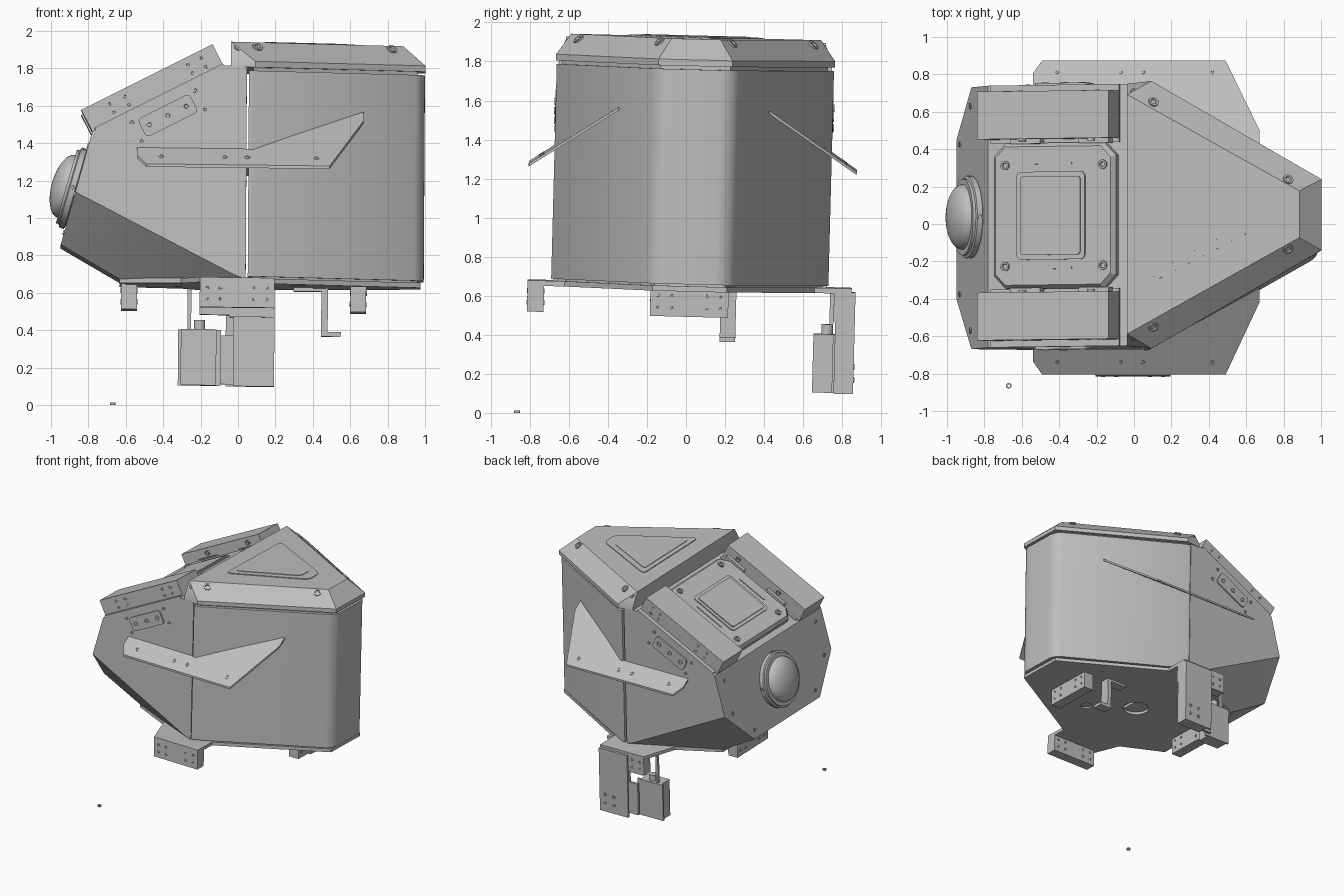
import bpy, bmesh, math
from mathutils import Matrix, Vector

if "Cube" in bpy.data.objects:
    bpy.data.objects.remove(bpy.data.objects["Cube"])

grey = bpy.data.materials.new("plain grey")
grey.use_nodes = True
grey.diffuse_color = (0.52, 0.52, 0.52, 1)
grey.node_tree.nodes["Principled BSDF"].inputs["Base Color"].default_value = (0.52, 0.52, 0.52, 1)

# The whole assembly leans very slightly
LEAN = Matrix(((1, 0, .006, -.008), (0, 1, .026, .002), (-.012, -.026, 1, 0), (0, 0, 0, 1)))
# Frame lying on the sloped roof: x runs up the slope, z points out of it
SLOPE = Matrix.Translation((-.78, 0, 1.435)) @ Matrix.Rotation(-math.radians(27.2), 4, 'Y')


def finish(name, bm, frame=None, lean=True):
    bmesh.ops.recalc_face_normals(bm, faces=bm.faces)
    if frame:
        bm.transform(frame)
    if lean:
        bm.transform(LEAN)
    mesh = bpy.data.meshes.new(name)
    bm.to_mesh(mesh)
    bm.free()
    mesh.materials.append(grey)
    ob = bpy.data.objects.new(name, mesh)
    bpy.context.collection.objects.link(ob)
    bpy.ops.object.select_all(action='DESELECT')
    ob.select_set(True)
    bpy.context.view_layer.objects.active = ob
    bpy.ops.object.shade_smooth_by_angle(angle=math.radians(30))
    return ob


def sym(half):
    """Close a half outline by mirroring it in y."""
    return half + [(p[0], -p[1], *p[2:]) for p in reversed(half)]


def hull(name, points, frame=None):
    bm = bmesh.new()
    for p in points:
        bm.verts.new(p)
    bmesh.ops.convex_hull(bm, input=bm.verts[:])
    bmesh.ops.dissolve_limit(bm, angle_limit=.04, verts=bm.verts[:], edges=bm.edges[:])
    return finish(name, bm, frame)


def prism(name, outline, z0, z1, radius=0, frame=None, round_from=-9):
    """Extruded outline; upright edges beyond x = round_from may be rounded."""
    bm = bmesh.new()
    base = bm.faces.new([bm.verts.new((x, y, z0)) for x, y in outline])
    top = bmesh.ops.extrude_face_region(bm, geom=[base])["geom"]
    bmesh.ops.translate(bm, vec=(0, 0, z1 - z0), verts=[v for v in top if isinstance(v, bmesh.types.BMVert)])
    if radius:
        upright = [e for e in bm.edges if abs(e.verts[0].co.z - e.verts[1].co.z) > 1e-5
                   and e.verts[0].co.x > round_from]
        bmesh.ops.bevel(bm, geom=upright, offset=radius, segments=6, profile=.5, affect='EDGES')
    return finish(name, bm, frame)


def box(name, x, y, z, frame=None):
    y = sorted(y)
    return prism(name, [(x[0], y[0]), (x[1], y[0]), (x[1], y[1]), (x[0], y[1])], *z, frame=frame)


def lathe(name, profile, frame, lean=True, steps=40):
    bm = bmesh.new()
    vs = [bm.verts.new((r, 0, h)) for r, h in profile]
    es = [bm.edges.new(p) for p in zip(vs, vs[1:])]
    bmesh.ops.spin(bm, geom=vs + es, axis=(0, 0, 1), cent=(0, 0, 0), angle=2 * math.pi, steps=steps)
    bmesh.ops.remove_doubles(bm, verts=bm.verts[:], dist=.0005)
    return finish(name, bm, frame, lean)


def bolt(name, at, axis, r, h, frame=None):
    """Ring-headed bolt with a sunken middle."""
    f = Matrix.Translation(at) @ Vector(axis).to_track_quat('Z', 'Y').to_matrix().to_4x4()
    profile = [(r, -h), (r, h), (r * .6, h), (r * .5, 0), (0, 0)]
    return lathe(name, profile, frame @ f if frame else f, steps=14)


# Front half of the housing, with its chamfered lower corners
hull("front_housing", sym([(.045, .7, 1.795), (-.08, .7, 1.795), (-.78, .7, 1.435), (-.868, .7, 1.11),
                           (-.02, .7, .68), (.045, .7, .655), (-.945, .43, .835), (-.63, .4, .655)]))

# Rear half: rounded wrap of vertical panels with a core closing top and bottom
prism("rear_housing", sym([(.056, .71), (.08, .71), (.997, .19)]), .67, 1.77, .06, round_from=.5)
prism("rear_core", sym([(.08, .68), (.96, .18)]), .645, 1.80)

# Chamfered cap on the rear half
rim = sym([(-.04, .7), (.09, .715), (1, .19)])
crown = sym([(-.04, .64), (.88, .125)])
hull("cap", [(x, y, z) for x, y in rim for z in (1.788, 1.82)] + [(x, y, 1.925) for x, y in crown])
prism("cap_panel", sym([(.1, .36), (.66, .07)]), 1.92, 1.931, .04)
prism("cap_panel_inner", sym([(.14, .29), (.58, .06)]), 1.925, 1.935, .03)
for s in (1, -1):
    for x, y, z in ((0, .645, 1.889), (.1, .6, 1.898), (.82, .185, 1.905)):
        bolt("cap_bolt", (x, s * y, z), (.33, s * .57, .75), .028, .009)

# Raised boxes on both sides of the sloped roof
for s in (1, -1):
    box("roof_box", (0, .787), (s * .41, s * .665), (-.01, .13), SLOPE)
    box("roof_box_flange", (.02, .79), (s * .39, s * .70), (-.01, .012), SLOPE)
    for u in (.15, .24, .62, .7):
        for w in (.04, .09):
            bolt("roof_box_rivet", (u, s * .665, w), (0, s, 0), .013, .003, SLOPE)
    for u in (.25, .66):
        box("roof_tab", (u - .09, u + .09), (s * .385, s * .41), (.01, .06), SLOPE)
        bolt("roof_tab_bolt", (u, s * .41, .09), (0, -s, 0), .02, .012, SLOPE)

# Centre hatch between the boxes
low = sym([(.05, .32), (.12, .39), (.71, .39), (.78, .32)])
high = sym([(.07, .31), (.13, .37), (.7, .37), (.76, .31)])
hull("hatch", [(x, y, z) for x, y in low for z in (0, .03)] + [(x, y, .055) for x, y in high], SLOPE)
prism("hatch_panel", sym([(.2, .235), (.61, .235)]), .05, .063, .03, SLOPE)
prism("hatch_panel_inner", sym([(.225, .21), (.585, .21)]), .06, .071, .02, SLOPE)
for s in (1, -1):
    box("hatch_rib", (.28, .53), (s * .275, s * .285), (.05, .062), SLOPE)
    for u in (.13, .715):
        bolt("hatch_bolt", (u, s * .27, .055), (0, 0, 1), .025, .01, SLOPE)

# Lens with its stepped ring on the sloped front face
lens = Matrix.Translation((-.853, .005, 1.14)) @ Vector((-.962, 0, .27)).to_track_quat('Z', 'Y').to_matrix().to_4x4()
dome = [(.175 * math.cos(a), .065 + .08 * math.sin(a)) for a in [i * math.pi / 16 for i in range(9)]]
lathe("lens", [(.2, -.03), (.2, .01), (.218, .015), (.218, .045), (.205, .05), (.205, .065), (.185, .065)] + dome, lens)
for i in range(4):
    a = i * math.pi / 2
    bolt("lens_bolt", (.215 * math.cos(a), .215 * math.sin(a), .03), (math.cos(a), math.sin(a), 0), .014, .008, lens)

for s in (1, -1):
    # Slanted side fins
    fin = [(-.54, .705), (.08, .705), (.67, .385), (.67, .46), (.49, .84), (-.49, .84), (-.54, .77)]
    f = Matrix(((1, 0, 0, 0), (0, s, 0, 0), (0, -.667, 1, 1.814), (0, 0, 0, 1)))
    prism("side_fin", fin, -.008, .008, 0, f)
    for x in (-.41, -.07, .05, .42):
        bolt("fin_bolt", (x, .775, .008), (0, 0, 1), .014, .003, f)
    # Bolted plate on each cheek, turned to follow the roof slope
    side = SLOPE @ Matrix(((1, 0, 0, 0), (0, 0, s, s * .7), (0, 1, 0, 0), (0, 0, 0, 1)))
    prism("cheek_plate", [(.245, -.16), (.555, -.16), (.555, -.05), (.245, -.05)], -.005, .012, .025, side)
    for u in (.29, .4, .51):
        bolt("cheek_bolt", (u, -.105, .012), (0, 0, 1), .02, .005, side)
    for u in (.213, .593):
        for w in (-.165, -.05):
            bolt("cheek_rivet", (u, w, 0), (0, 0, 1), .014, .006, side)
    # Front face rivets
    for y, z in ((.6, 1.36), (.6, 1.1), (.4, .9)):
        bolt("front_rivet", (-.78 - .275 * (1.435 - z), s * y, z), (-.962, 0, .27), .015, .006)

# Floor plate with mounting tongues, and round openings cut in it
floor = prism("floor_plate", sym([(-.63, .4), (-.3, .56), (-.2, .83), (.2, .83), (.2, .64), (.98, .19)]), .633, .66)
floor.data.shade_flat()
for x, y, r in ((0, 0, .1), (.32, -.22, .045), (-.3, .22, .045)):
    cutter = lathe("floor_cutter", [(0, .6), (r, .6), (r, .7), (0, .7)], Matrix.Translation((x, y, 0)))
    cutter.data.shade_flat()
    cutter.hide_render = True
    cutter.hide_viewport = True
    cut = floor.modifiers.new("opening", 'BOOLEAN')
    cut.operation, cut.object, cut.solver = 'DIFFERENCE', cutter, 'EXACT'


# Box brackets under the floor; local +x faces outward
def bracket(angle, reach):
    f = Matrix.Rotation(angle, 4, 'Z') @ Matrix.Translation((reach, 0, 0))
    box("bracket", (-.085, 0), (-.2, .2), (.5, .64), f)
    for face, axis in ((0, 1), (-.085, -1)):
        for y in (-.16, -.09, .09, .16):
            for z in (.545, .605):
                bolt("bracket_rivet", (face, y, z), (axis, 0, 0), .011, .003, f)


for quarter, reach in ((0, .69), (1, .83), (2, .62), (3, .83)):
    bracket(quarter * math.pi / 2, reach)

# Stepped hanger under the floor
box("hanger_top", (.3, .485), (.16, .24), (.615, .635))
box("hanger_stem", (.45, .485), (.16, .24), (.375, .635))
box("hanger_foot", (.45, .555), (.16, .24), (.375, .4))

# Hanging latch mechanism at the back
box("latch_back", (-.06, .2), (.835, .85), (.12, .64))
box("latch_body", (-.02, .2), (.75, .84), (.12, .5))
box("latch_upper", (-.04, .2), (.74, .835), (.49, .64))
box("latch_motor", (-.3, -.11), (.64, .75), (.12, .42))
box("latch_motor_plate", (-.315, -.085), (.74, .755), (.12, .42))
box("latch_link", (-.11, -.02), (.77, .79), (.13, .39))
lathe("latch_knob", [(0, .4), (.03, .4), (.03, .47), (0, .47)], Matrix.Translation((-.2, .71, 0)))
box("latch_rod", (-.265, -.245), (.72, .74), (.4, .64))
for x in (.07, .15):
    for z in (.19, .26):
        bolt("latch_bolt", (x, .851, z), (0, 1, 0), .014, .004)

# Loose washer on the ground
lathe("washer", [(.008, 0), (.015, 0), (.015, .012), (.008, .012), (.008, 0)],
      Matrix.Translation((-.67, -.865, 0)), lean=False, steps=16)
